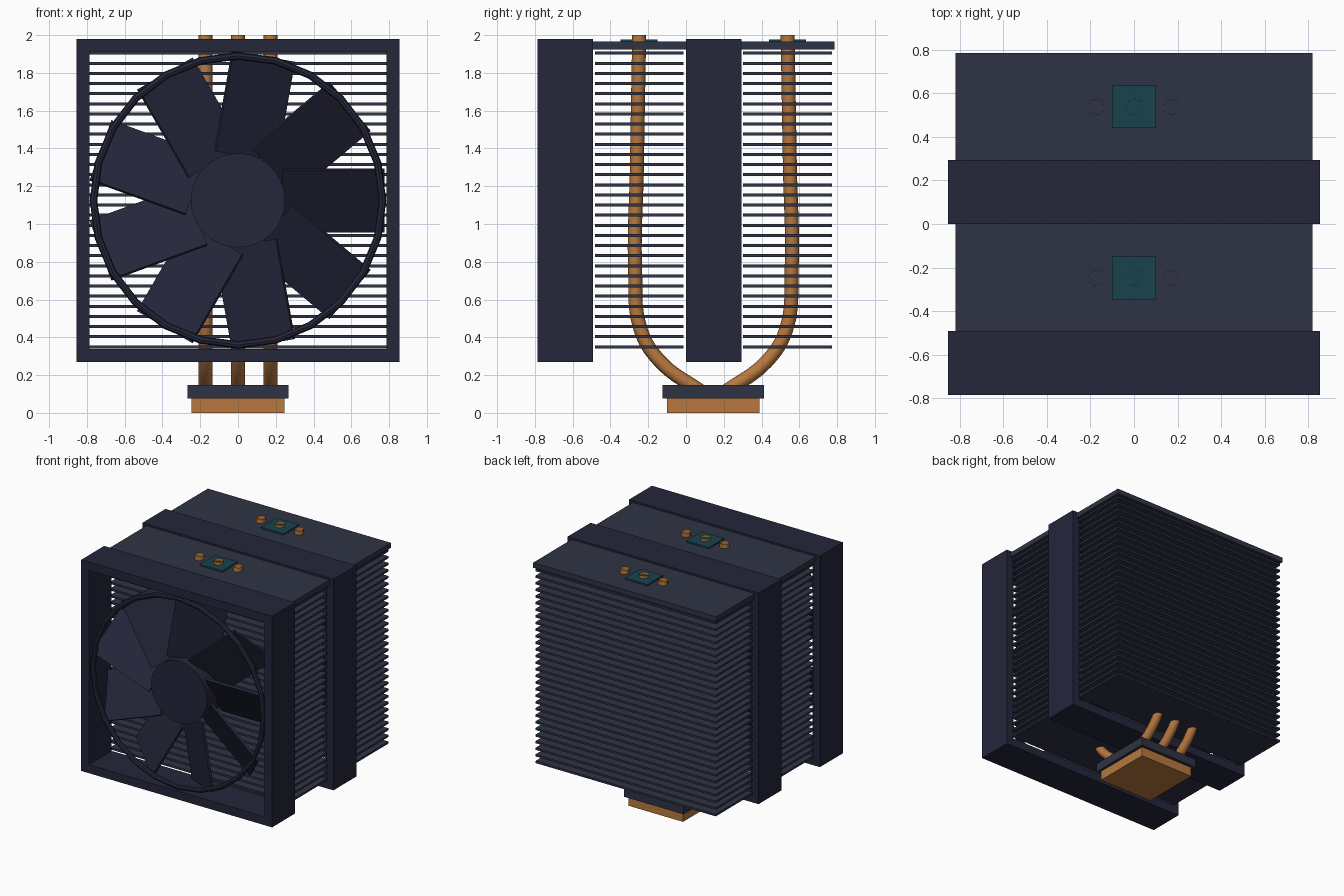
import bpy, bmesh, math
from mathutils import Matrix, Vector

if "Cube" in bpy.data.objects:
    bpy.data.objects.remove(bpy.data.objects["Cube"])


def material(name, rgb):
    m = bpy.data.materials.new(name)
    m.diffuse_color = (*rgb, 1)
    m.use_nodes = True
    m.node_tree.nodes["Principled BSDF"].inputs["Base Color"].default_value = m.diffuse_color
    return m


NAVY = material("fan_navy", (0.018, 0.019, 0.042))
FIN = material("fin_navy", (0.028, 0.034, 0.058))
COPPER = material("copper", (0.48, 0.19, 0.05))
TEAL = material("teal", (0.009, 0.055, 0.075))


def finish(bm, name, mat, smooth=False):
    bmesh.ops.recalc_face_normals(bm, faces=bm.faces)
    me = bpy.data.meshes.new(name)
    bm.to_mesh(me)
    bm.free()
    me.materials.append(mat)
    ob = bpy.data.objects.new(name, me)
    bpy.context.collection.objects.link(ob)
    if smooth:
        bpy.context.view_layer.objects.active = ob
        bpy.ops.object.select_all(action='DESELECT')
        ob.select_set(True)
        bpy.ops.object.shade_smooth_by_angle()
    return ob


def add_box(bm, lo, hi, xf=Matrix()):
    lo, hi = Vector(lo), Vector(hi)
    m = xf @ Matrix.Translation((lo + hi) / 2) @ Matrix.Diagonal((*(hi - lo), 1))
    bmesh.ops.create_cube(bm, size=1, matrix=m)


def box(name, lo, hi, mat):
    bm = bmesh.new()
    add_box(bm, lo, hi)
    return finish(bm, name, mat)


def sweep(bm, rings):
    # bridge a closed series of closed rings
    for i, a in enumerate(rings):
        b = rings[(i + 1) % len(rings)]
        for j in range(len(a)):
            k = (j + 1) % len(a)
            bm.faces.new((a[j], a[k], b[k], b[j]))


CZ = 1.125


def fan(prefix, y0):
    depth = 0.293
    # square frame with an open middle
    bm = bmesh.new()
    rings = []
    for sx, sz in ((-1, -1), (1, -1), (1, 1), (-1, 1)):
        rings.append([bm.verts.new((sx * h, y, CZ + sz * h)) for h, y in
                      ((0.855, y0), (0.855, y0 + depth), (0.787, y0 + depth), (0.787, y0))])
    sweep(bm, rings)
    finish(bm, prefix + "_frame", NAVY)

    # round shroud ring at the front
    bm = bmesh.new()
    rings = []
    for i in range(24):
        a = 2 * math.pi * i / 24
        ring = []
        for j in range(8):
            t = 2 * math.pi * j / 8
            r = 0.765 + 0.02 * math.cos(t)
            ring.append(bm.verts.new((r * math.cos(a), y0 + 0.021 + 0.02 * math.sin(t),
                                      CZ + r * math.sin(a))))
        rings.append(ring)
    sweep(bm, rings)
    finish(bm, prefix + "_ring", NAVY)

    # hub
    mid = Matrix.Translation((0, y0 + depth / 2, CZ))
    bm = bmesh.new()
    bmesh.ops.create_cone(bm, cap_ends=True, segments=32, radius1=0.25, radius2=0.25,
                          depth=0.23, matrix=mid @ Matrix.Rotation(math.pi / 2, 4, 'X'))
    finish(bm, prefix + "_hub", NAVY, True)

    # nine pitched flat blades
    bm = bmesh.new()
    for i in range(9):
        xf = (mid @ Matrix.Rotation(-math.radians(40 * i), 4, 'Y')
              @ Matrix.Rotation(math.radians(32), 4, 'X'))
        add_box(bm, (0.235, -0.009, -0.195), (0.775, 0.009, 0.195), xf)
    finish(bm, prefix + "_blades", NAVY)


def pipe(name, x, side):
    # bent open tube, mirrored about the base centre
    pts = [(0.06, 0.11), (0.28, 0.27), (0.385, 0.44), (0.414, 0.75), (0.405, 1.3), (0.393, 2.0)]
    cu = bpy.data.curves.new(name, 'CURVE')
    cu.dimensions = '3D'
    cu.bevel_depth = 0.037
    cu.bevel_resolution = 2
    cu.resolution_u = 5
    sp = cu.splines.new('BEZIER')
    sp.bezier_points.add(len(pts) - 1)
    for p, (d, z) in zip(sp.bezier_points, pts):
        p.co = (x, 0.145 + side * d, z)
        p.handle_left_type = p.handle_right_type = 'AUTO'
    cu.materials.append(COPPER)
    bpy.context.collection.objects.link(bpy.data.objects.new(name, cu))


def tower(prefix, yc, side):
    # stack of thin fins
    bm = bmesh.new()
    for i in range(30):
        z = 0.35 + i * 0.0536
        add_box(bm, (-0.808, yc - 0.235, z - 0.008), (0.808, yc + 0.235, z + 0.008))
    finish(bm, prefix + "_fins", FIN)
    # top plate and badge
    box(prefix + "_top_plate", (-0.82, yc - 0.247, 1.925), (0.82, yc + 0.247, 1.966), FIN)
    box(prefix + "_badge", (-0.1, yc - 0.098, 1.964), (0.1, yc + 0.098, 1.978), TEAL)
    # heat pipes
    for i, x in enumerate((-0.172, 0, 0.172)):
        pipe(f"{prefix}_pipe_{i + 1}", x, side)


fan("front_fan", -0.785)
fan("middle_fan", 0.0)
tower("front_tower", -0.248, -1)
tower("rear_tower", 0.538, 1)

# contact base
box("base_block", (-0.245, -0.1, 0), (0.245, 0.388, 0.076), COPPER)
box("base_cover", (-0.268, -0.124, 0.076), (0.268, 0.412, 0.147), FIN)
